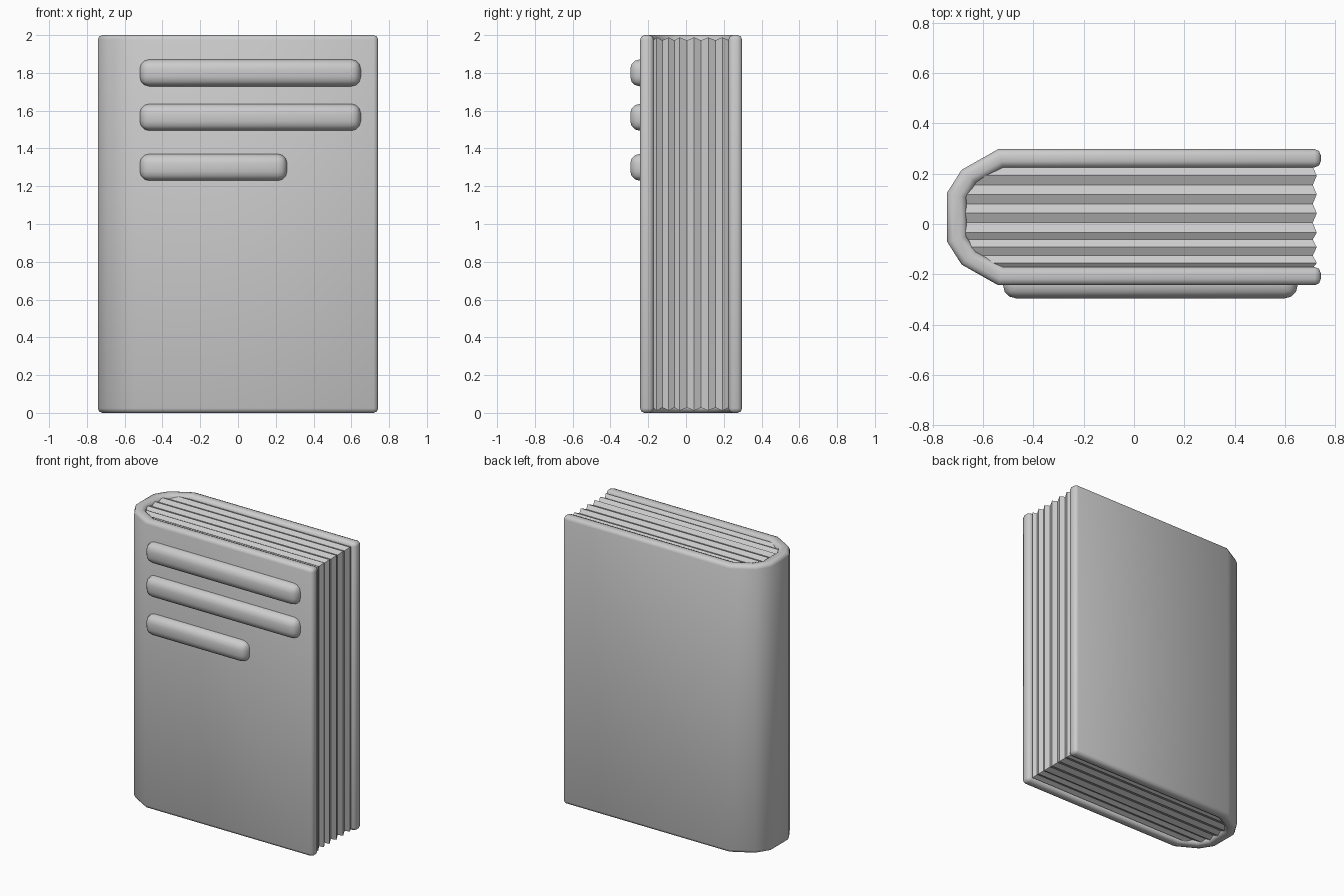
import bpy
import bmesh
import math

cube = bpy.data.objects.get("Cube")
if cube:
    bpy.data.objects.remove(cube, do_unlink=True)

grey = bpy.data.materials.new("plain_grey")
grey.use_nodes = True
grey.diffuse_color = (0.6, 0.6, 0.6, 1)
grey.node_tree.nodes["Principled BSDF"].inputs["Base Color"].default_value = (0.6, 0.6, 0.6, 1)


def finish(name, bm, bevel=0, segments=2, smooth=None):
    """Turn a bmesh into a named object with optional bevel and smoothing."""
    bmesh.ops.recalc_face_normals(bm, faces=bm.faces)
    mesh = bpy.data.meshes.new(name)
    bm.to_mesh(mesh)
    bm.free()
    mesh.materials.append(grey)
    obj = bpy.data.objects.new(name, mesh)
    bpy.context.collection.objects.link(obj)
    bpy.ops.object.select_all(action="DESELECT")
    obj.select_set(True)
    bpy.context.view_layer.objects.active = obj
    if bevel:
        mod = obj.modifiers.new("rounded_edges", "BEVEL")
        mod.width = bevel
        mod.segments = segments
        mod.limit_method = "ANGLE"
        mod.angle_limit = math.radians(50)
        bpy.ops.object.modifier_apply(modifier=mod.name)
    if smooth:
        bpy.ops.object.shade_smooth_by_angle(angle=math.radians(smooth))
    return obj


def loft(bm, loops, closed=False):
    """Join successive loops of points with quads; cap the ends unless closed."""
    rings = [[bm.verts.new(p) for p in loop] for loop in loops]
    n = len(rings[0])
    pairs = list(zip(rings, rings[1:]))
    for a, b in pairs:
        for i in range(n):
            j = (i + 1) % n
            bm.faces.new((a[i], a[j], b[j], b[i]))
    if not closed:
        bm.faces.new(rings[0])
        bm.faces.new(rings[-1])


# Cover: a folded sheet, front board round the faceted spine to the back board
mid = 0.027
outer_half = [(0.742, 0.27), (-0.54, 0.27), (-0.685, 0.188), (-0.742, 0.098)]
inner_half = [(0.742, 0.198), (-0.52, 0.198), (-0.627, 0.138), (-0.665, 0.078)]


def full_profile(half):
    back = [(x, mid + y) for x, y in half]
    front = [(x, mid - y) for x, y in reversed(half)]
    return back + front


outer, inner = full_profile(outer_half), full_profile(inner_half)
bm = bmesh.new()
loft(bm, [[(ox, oy, 0), (ix, iy, 0), (ix, iy, 2), (ox, oy, 2)]
          for (ox, oy), (ix, iy) in zip(outer, inner)])
finish("cover", bm, bevel=0.024, segments=2, smooth=50)


# Page block: a pleated stack whose spine side follows the inside of the cover
def spine_x(y):
    d = abs(y - mid)
    for (x1, d1), (x0, d0) in zip(inner_half[1:], inner_half[2:]):
        if d >= d0:
            return x0 + (x1 - x0) * min(1, (d - d0) / (d1 - d0)) - 0.012
    return inner_half[-1][0] - 0.012


heights = [-0.175, -0.155, -0.125, -0.092, -0.062, -0.034, 0.005,
           0.043, 0.08, 0.118, 0.155, 0.192, 0.228]
loops = []
for i, y in enumerate(heights):
    inset = 0 if i % 2 else 0.016
    low, high, right = 0.012 + inset, 1.988 - inset, 0.726 - inset
    left = spine_x(y)
    loops.append([(left, y, low), (right, y, low), (right, y, high), (left, y, high)])
bm = bmesh.new()
loft(bm, loops)
finish("page_block", bm)

# Raised title bars on the front board
bars = [("title_bar_upper", 0.65, 1.80), ("title_bar_middle", 0.65, 1.565),
        ("title_bar_lower", 0.26, 1.30)]
for name, right, z in bars:
    left = -0.52
    bm = bmesh.new()
    bmesh.ops.create_cube(bm, size=1)
    bmesh.ops.scale(bm, verts=bm.verts, vec=(right - left, 0.11, 0.142))
    bmesh.ops.translate(bm, verts=bm.verts, vec=((left + right) / 2, -0.24, z))
    finish(name, bm, bevel=0.05, segments=3, smooth=50)
